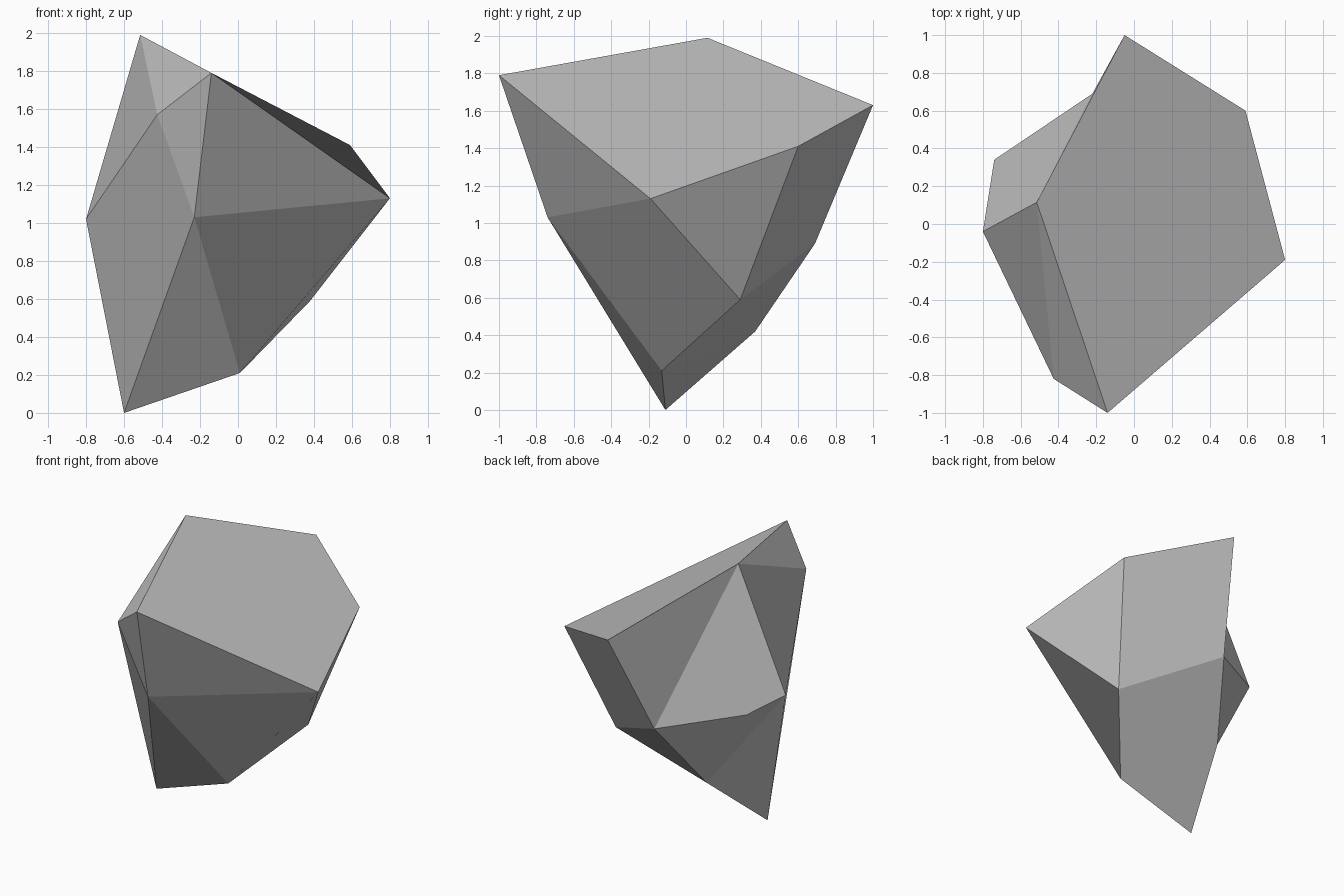
import bpy
import bmesh

default_cube = bpy.data.objects.get("Cube")
if default_cube:
    bpy.data.objects.remove(default_cube, do_unlink=True)


def make_material(name, colour):
    material = bpy.data.materials.new(name)
    material.use_nodes = True
    material.diffuse_color = colour
    shader = material.node_tree.nodes["Principled BSDF"]
    shader.inputs["Base Color"].default_value = colour
    return material


def make_faceted_stone(name, corners, facets, material):
    """Join lettered corners into flat facets, each spelled by its letters."""
    shape = bmesh.new()
    verts = {letter: shape.verts.new(place) for letter, place in corners.items()}
    for facet in facets:
        shape.faces.new([verts[letter] for letter in facet])
    bmesh.ops.recalc_face_normals(shape, faces=shape.faces[:])
    mesh = bpy.data.meshes.new(name)
    shape.to_mesh(mesh)
    shape.free()
    mesh.materials.append(material)
    stone = bpy.data.objects.new(name, mesh)
    bpy.context.collection.objects.link(stone)
    return stone


corners = {
    # Rim of the sloping top
    "A": (-0.515, 0.115, 1.99), "B": (-0.14, -1.0, 1.79),
    "C": (0.8, -0.19, 1.13), "D": (0.59, 0.6, 1.41), "E": (-0.05, 1.0, 1.63),
    # Widest corners around the sides
    "F": (-0.8, -0.04, 1.02), "G": (-0.425, -0.82, 1.57),
    "H": (-0.23, -0.74, 1.03), "L": (-0.22, 0.69, 0.89),
    "M": (-0.74, 0.34, 1.0),
    # Tapering underside, down to the tip it stands on
    "I": (-0.6, -0.11, 0), "J": (0.01, -0.13, 0.21),
    "K": (0.38, 0.29, 0.59), "N": (-0.43, 0.37, 0.42),
}

top_facets = ["ABCDE"]
front_facets = ["AFG", "AGB", "BGH", "BHC", "GFIH", "HIJ"]
side_facets = ["JKCH", "CKD"]
back_facets = ["ELKD", "AEL", "ALMF", "MFNL"]
under_facets = ["FIN", "INJ", "KJNL"]

stone_grey = make_material("stone grey", (0.54, 0.54, 0.54, 1))
make_faceted_stone(
    "rock", corners,
    top_facets + front_facets + side_facets + back_facets + under_facets,
    stone_grey)
